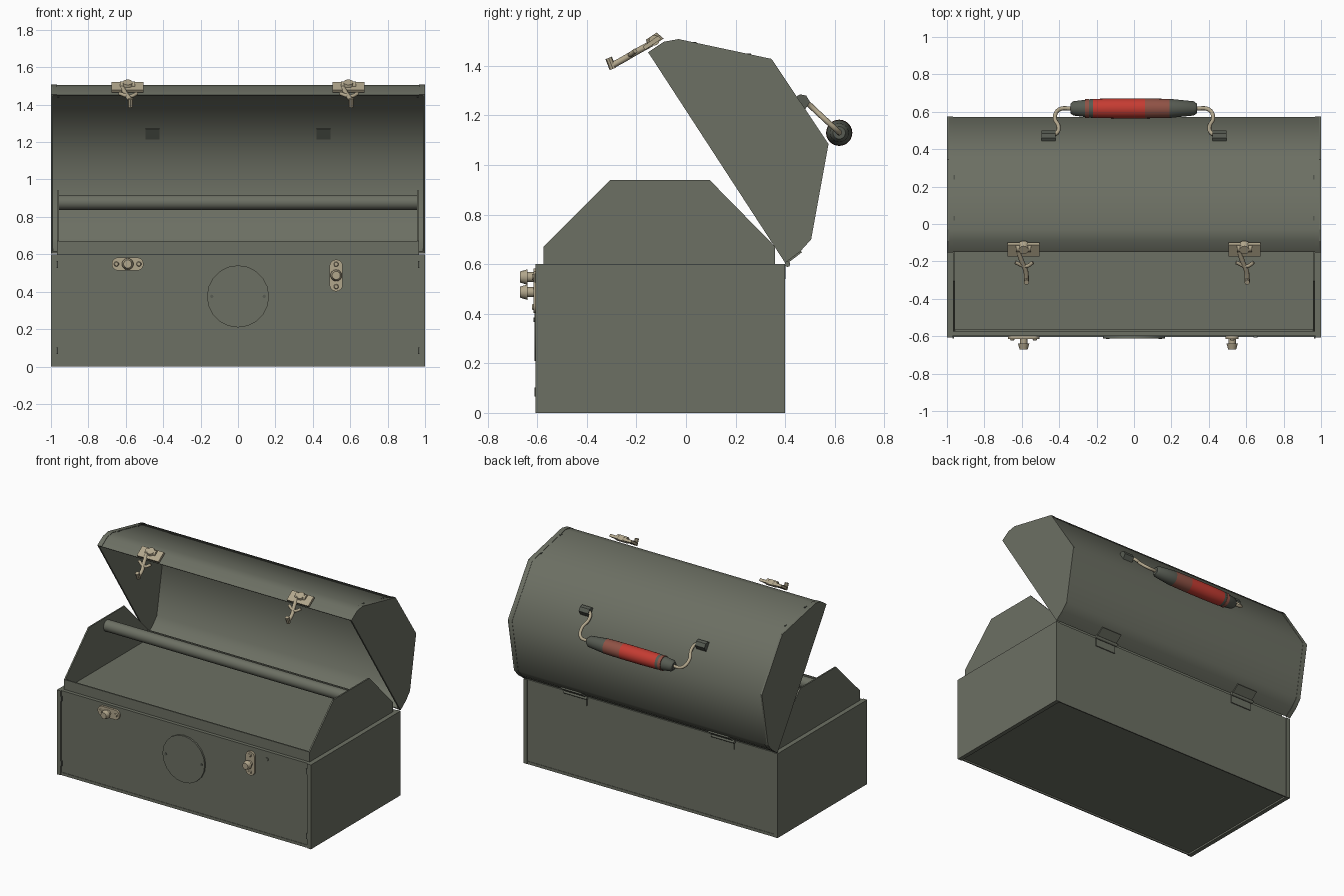
import bpy, bmesh, math
from mathutils import Vector, Matrix

if "Cube" in bpy.data.objects:
    bpy.data.objects.remove(bpy.data.objects["Cube"])


def material(name, rgb):
    m = bpy.data.materials.new(name)
    m.diffuse_color = (*rgb, 1)
    m.use_nodes = True
    m.node_tree.nodes["Principled BSDF"].inputs["Base Color"].default_value = m.diffuse_color
    return m


GREEN = material("olive_grey_steel", (0.15, 0.16, 0.125))
TAN = material("tan_metal", (0.44, 0.38, 0.26))
DARK = material("worn_dark_grey", (0.095, 0.105, 0.085))
RED = material("red_paint", (0.56, 0.045, 0.032))
BROWN = material("faded_red_paint", (0.28, 0.085, 0.06))


def finish(name, bm, mats, angle=None):
    bmesh.ops.recalc_face_normals(bm, faces=bm.faces)
    me = bpy.data.meshes.new(name)
    bm.to_mesh(me)
    bm.free()
    for m in mats:
        me.materials.append(m)
    if angle:
        me.shade_smooth()
        me.set_sharp_from_angle(angle=math.radians(angle))
    ob = bpy.data.objects.new(name, me)
    bpy.context.collection.objects.link(ob)
    return ob


def prism(name, outline, x0, x1, mat=GREEN, angle=None):
    """Extrude a (y, z) outline along x."""
    bm = bmesh.new()
    a = [bm.verts.new((x0, y, z)) for y, z in outline]
    b = [bm.verts.new((x1, y, z)) for y, z in outline]
    bm.faces.new(a)
    bm.faces.new(b[::-1])
    n = len(a)
    for i in range(n):
        j = (i + 1) % n
        bm.faces.new((a[i], a[j], b[j], b[i]))
    return finish(name, bm, [mat], angle)


def box(name, lo, hi, mat=GREEN):
    (x0, y0, z0), (x1, y1, z1) = lo, hi
    return prism(name, [(y0, z0), (y1, z0), (y1, z1), (y0, z1)], x0, x1, mat)


def rod(name, p, q, r, mat=GREEN, sides=16, r2=None):
    """Cylinder or cone between two points."""
    p, q = Vector(p), Vector(q)
    bm = bmesh.new()
    rot = (q - p).to_track_quat('Z', 'Y').to_matrix().to_4x4()
    bmesh.ops.create_cone(bm, cap_ends=True, segments=sides, radius1=r,
                          radius2=r if r2 is None else r2, depth=(q - p).length,
                          matrix=Matrix.Translation((p + q) / 2) @ rot)
    return finish(name, bm, [mat], 40)


def wire(name, pts, r, mat=TAN):
    cu = bpy.data.curves.new(name, 'CURVE')
    cu.dimensions = '3D'
    cu.bevel_depth, cu.bevel_resolution, cu.resolution_u = r, 2, 6
    cu.use_fill_caps = True
    sp = cu.splines.new('BEZIER')
    sp.bezier_points.add(len(pts) - 1)
    for bp, p in zip(sp.bezier_points, pts):
        bp.co = p
        bp.handle_left_type = bp.handle_right_type = 'AUTO'
    cu.materials.append(mat)
    ob = bpy.data.objects.new(name, cu)
    bpy.context.collection.objects.link(ob)
    bpy.ops.object.select_all(action='DESELECT')
    ob.select_set(True)
    bpy.context.view_layer.objects.active = ob
    bpy.ops.object.convert(target='MESH')


def slot_plate(name, cx, cz, half_x, half_z, y0, y1, mat):
    """Upright plate with rounded ends, facing the front."""
    r = min(half_x, half_z)
    bm = bmesh.new()
    ring = []
    for i in range(24):
        a = 2 * math.pi * (i + 0.5) / 24
        sx, sz = math.copysign(half_x - r, math.cos(a)), math.copysign(half_z - r, math.sin(a))
        ring.append(bm.verts.new((cx + sx + r * math.cos(a), y0, cz + sz + r * math.sin(a))))
    f = bm.faces.new(ring)
    ext = bmesh.ops.extrude_face_region(bm, geom=[f])["geom"]
    bmesh.ops.translate(bm, vec=(0, y1 - y0, 0),
                        verts=[v for v in ext if isinstance(v, bmesh.types.BMVert)])
    return finish(name, bm, [mat], 40)


# Lower box: body with recessed underside, plus overlapping end caps
box("box_body", (-0.99, -0.6, 0.012), (0.99, 0.395, 0.6))
for s, side in ((-1, "left"), (1, "right")):
    xa, xb = sorted((s * 0.97, s))
    box(f"box_end_{side}", (xa, -0.608, 0), (xb, 0.4, 0.6))
for y, side in ((-0.603, "front"), (0.39, "back")):
    box(f"bottom_rim_{side}", (-0.97, y, 0), (0.97, y + 0.008, 0.02))

# Tray with humped end panels and a carrying bar
hump = [(-0.575, 0.59), (-0.575, 0.67), (-0.305, 0.94), (0.095, 0.94), (0.36, 0.67), (0.36, 0.59)]
for s, side in ((-1, "left"), (1, "right")):
    xa, xb = sorted((s * 0.957, s * 0.967))
    prism(f"tray_end_{side}", hump, xa, xb)
box("tray_front", (-0.96, -0.575, 0.59), (0.96, -0.565, 0.67))
box("tray_back", (-0.96, 0.35, 0.59), (0.96, 0.36, 0.67))
box("tray_floor", (-0.96, -0.57, 0.59), (0.96, 0.355, 0.605))
rod("carrying_bar", (-0.96, -0.105, 0.878), (0.96, -0.105, 0.878), 0.04, GREEN, 24)

# Open lid: curved shell, flat end caps and a rim strip at each end
lid = [(0.40, 0.605), (0.46, 0.65), (0.505, 0.70), (0.575, 1.085), (0.345, 1.428),
       (-0.03, 1.508), (-0.09, 1.497), (-0.153, 1.455)]


def shrink(pts, k):
    return [(y + (0.2 - y) * k, z + (1.08 - z) * k) for y, z in pts]


prism("lid_shell", shrink(lid, 0.006) + shrink(lid, 0.022)[::-1], -0.99, 0.99, GREEN, 55)
for s, side in ((-1, "left"), (1, "right")):
    xa, xb = sorted((s * 0.988, s))
    prism(f"lid_end_{side}", lid, xa, xb)
    xa, xb = sorted((s * 0.967, s * 0.99))
    prism(f"lid_rim_{side}", lid + shrink(lid, 0.01)[::-1], xa, xb, GREEN, 55)

# Hinges along the back edge
for cx in (-0.58, 0.58):
    rod("hinge_pin", (cx - 0.09, 0.41, 0.6), (cx + 0.09, 0.41, 0.6), 0.011, GREEN, 10)
    box("hinge_leaf_lower", (cx - 0.08, 0.39, 0.54), (cx + 0.08, 0.402, 0.6))
    prism("hinge_leaf_upper", [(0.405, 0.6), (0.468, 0.648), (0.462, 0.655), (0.40, 0.61)],
          cx - 0.08, cx + 0.08)

# Round front badge plate with two rivets
rod("round_plate", (0, -0.598, 0.375), (0, -0.612, 0.375), 0.166, GREEN, 20)
for x in (-0.14, 0.14):
    rod("plate_rivet", (x, -0.61, 0.375), (x, -0.616, 0.375), 0.009, DARK, 8)

# Corner rivets on the box front and the lid top
for s in (-1, 1):
    for z in (0.085, 0.545):
        box("box_rivet", (s * 0.966 - 0.004, -0.611, z - 0.018), (s * 0.966 + 0.004, -0.6, z + 0.018), DARK)
    for y in (0.03, 0.25):
        z = 1.508 - (y + 0.03) * 0.08 / 0.375
        box("lid_rivet", (s * 0.962 - 0.004, y - 0.012, z - 0.01), (s * 0.962 + 0.004, y + 0.012, z + 0.002), DARK)
rod("small_rivet", (0.65, -0.598, 0.545), (0.65, -0.606, 0.545), 0.011, GREEN, 10)

# Front catches: one turned flat, one upright
for cx, cz, hx, hz in ((-0.59, 0.548, 0.085, 0.035), (0.525, 0.487, 0.035, 0.085)):
    slot_plate("catch_plate", cx, cz, hx, hz, -0.598, -0.615, TAN)
    rod("catch_post", (cx, -0.61, cz), (cx, -0.645, cz), 0.02, TAN, 12)
    rod("catch_head", (cx, -0.64, cz), (cx, -0.67, cz), 0.031, TAN, 14, 0.022)
    for k in (-1, 1):
        dx, dz = (0.06 * k, 0) if hx > hz else (0, 0.06 * k)
        rod("catch_screw", (cx + dx, -0.61, cz + dz), (cx + dx, -0.622, cz + dz), 0.016, TAN, 10, 0.01)

# Lid latches: base plate, pivot and hooked arm
base = [(-0.165, 1.465), (-0.10, 1.508), (-0.112, 1.522), (-0.175, 1.478)]
for cx in (-0.59, 0.59):
    prism("latch_base", base, cx - 0.085, cx + 0.085, TAN)
    rod("latch_pivot", (cx - 0.04, -0.128, 1.503), (cx + 0.04, -0.128, 1.503), 0.021, TAN, 12)
    rod("latch_boss", (cx, -0.12, 1.49), (cx, -0.14, 1.52), 0.036, TAN, 14, 0.026)
    wire("latch_arm", [(cx - 0.03, -0.14, 1.49), (cx - 0.01, -0.2, 1.457),
                       (cx + 0.012, -0.255, 1.425), (cx + 0.015, -0.297, 1.402)], 0.013, TAN)
    wire("latch_loop", [(cx + 0.05, -0.205, 1.46), (cx + 0.015, -0.225, 1.445),
                        (cx - 0.045, -0.205, 1.46)], 0.010, TAN)
    rod("latch_hook", (cx + 0.015, -0.312, 1.432), (cx + 0.015, -0.295, 1.388), 0.014, TAN, 8)

# Handle grip: turned profile, painted bands along its length
profile = [(-0.34, 0.025), (-0.325, 0.038), (-0.22, 0.051), (-0.1, 0.053), (0.06, 0.053),
           (0.19, 0.051), (0.32, 0.038), (0.337, 0.025)]
bm = bmesh.new()
rings = [[bm.verts.new((x, 0.618 + r * math.cos(math.tau * i / 24), 1.13 + r * math.sin(math.tau * i / 24)))
          for i in range(24)] for x, r in profile]
for ra, rb in zip(rings, rings[1:]):
    for i in range(24):
        j = (i + 1) % 24
        bm.faces.new((ra[i], ra[j], rb[j], rb[i]))
bm.faces.new(rings[0])
bm.faces.new(rings[-1])
for f in bm.faces:
    x = f.calc_center_median().x
    f.material_index = 0 if x < -0.22 or x > 0.19 else (1 if x < 0.06 else 2)
finish("handle_grip", bm, [DARK, RED, BROWN], 40)
rod("grip_band", (-0.262, 0.618, 1.13), (-0.24, 0.618, 1.13), 0.0505, BROWN, 24)

# Handle wires and their clips on the lid
for s in (-1, 1):
    wire("handle_wire", [(s * x, y, z) for x, y, z in (
        (0.46, 0.475, 1.265), (0.415, 0.485, 1.255), (0.403, 0.52, 1.222), (0.423, 0.565, 1.18),
        (0.40, 0.612, 1.137), (0.33, 0.618, 1.13))], 0.011)
    xa, xb = sorted((s * 0.42, s * 0.495))
    prism("handle_clip", [(0.435, 1.27), (0.475, 1.215), (0.50, 1.255), (0.485, 1.28), (0.46, 1.285)],
          xa, xb, DARK)
